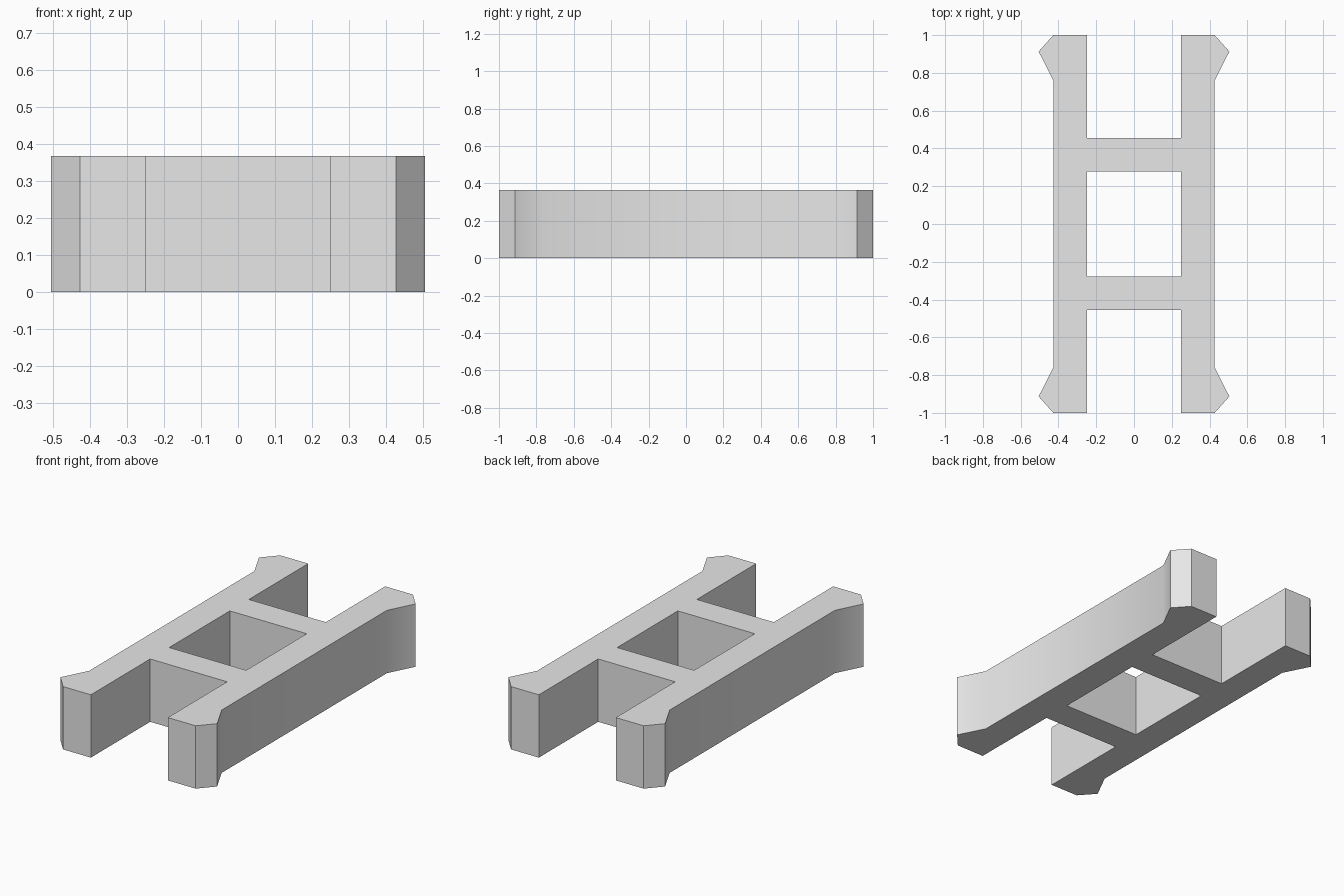
import bpy, bmesh, math

if "Cube" in bpy.data.objects:
    bpy.data.objects.remove(bpy.data.objects["Cube"], do_unlink=True)

HEIGHT = 0.366
INNER, OUTER, TIP = 0.248, 0.427, 0.505    # rail sides and flare tip in x
BAR_IN, BAR_OUT = 0.279, 0.454             # cross bar sides in y
FLARE, TIP_Y, END = 0.76, 0.913, 1.0       # flared rail ends in y

grey = bpy.data.materials.new("plain_grey")
grey.use_nodes = True
grey.diffuse_color = (0.8, 0.8, 0.8, 1)
grey.node_tree.nodes["Principled BSDF"].inputs["Base Color"].default_value = (0.8, 0.8, 0.8, 1)

bm = bmesh.new()

# Rail outline: half of it, then mirrored front to back
half = [(INNER, BAR_IN), (INNER, BAR_OUT), (INNER, END),
        (OUTER, END), (TIP, TIP_Y), (OUTER, FLARE)]
outline = half + [(x, -y) for x, y in reversed(half)]
for side in (1, -1):
    bm.faces.new([bm.verts.new((side * x, y, 0)) for x, y in outline])

# Cross bars joining the two rails
for side in (1, -1):
    a, b = side * BAR_IN, side * BAR_OUT
    bm.faces.new([bm.verts.new((x, y, 0)) for x, y in
                  ((-INNER, a), (INNER, a), (INNER, b), (-INNER, b))])
bmesh.ops.remove_doubles(bm, verts=bm.verts[:], dist=0.0001)

# Raise the flat shape into a solid
raised = bmesh.ops.extrude_face_region(bm, geom=bm.faces[:], use_keep_orig=True)
top = [v for v in raised["geom"] if isinstance(v, bmesh.types.BMVert)]
bmesh.ops.translate(bm, verts=top, vec=(0, 0, HEIGHT))
bmesh.ops.recalc_face_normals(bm, faces=bm.faces[:])

mesh = bpy.data.meshes.new("double_rail_connector")
bm.to_mesh(mesh)
bm.free()
mesh.materials.append(grey)
connector = bpy.data.objects.new("double_rail_connector", mesh)
bpy.context.collection.objects.link(connector)

# Soft bend where the flares begin, sharp edges elsewhere
bpy.ops.object.select_all(action="DESELECT")
connector.select_set(True)
bpy.context.view_layer.objects.active = connector
bpy.ops.object.shade_smooth_by_angle(angle=math.radians(30))
